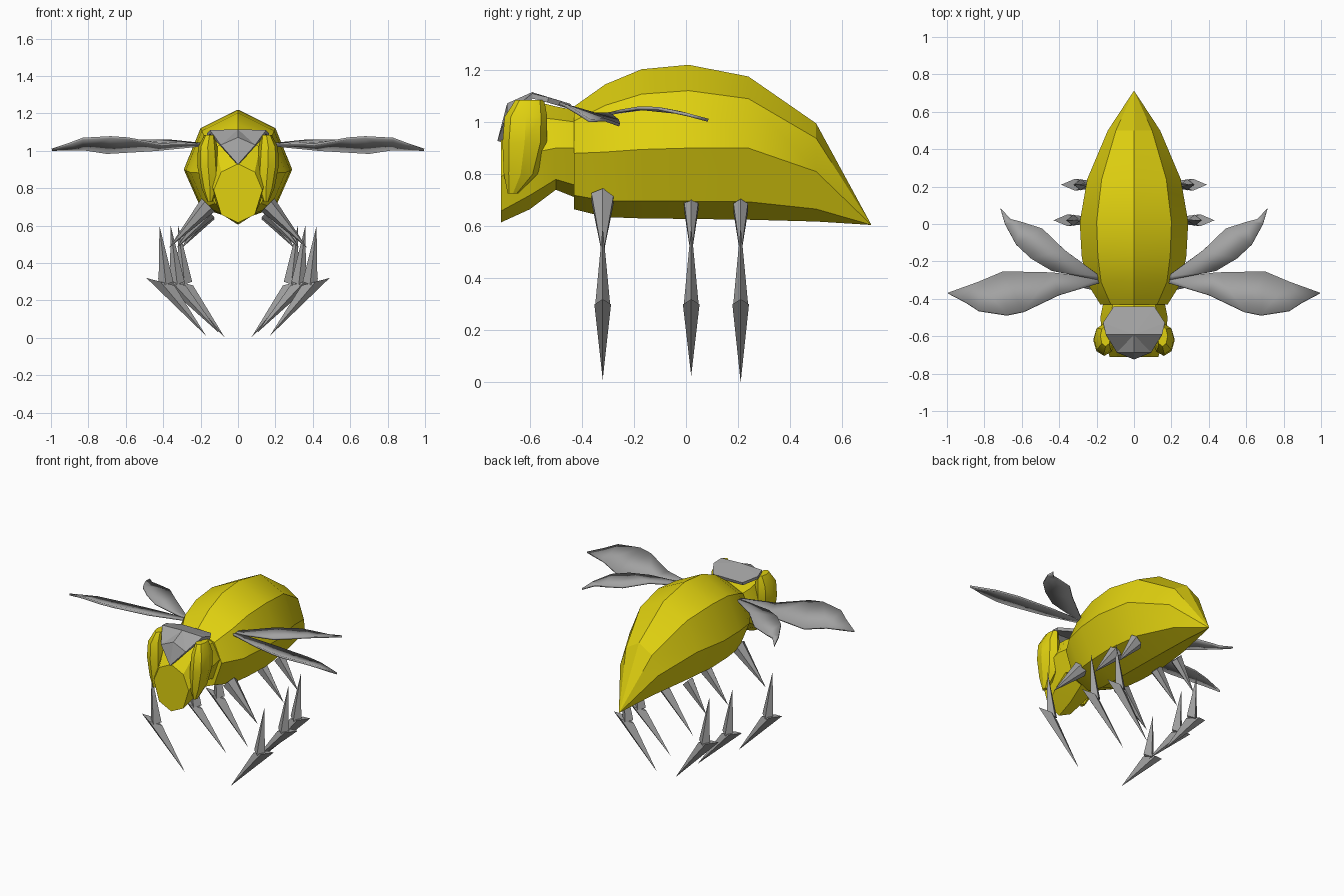
import bpy, bmesh, math
from mathutils import Vector

if "Cube" in bpy.data.objects:
    bpy.data.objects.remove(bpy.data.objects["Cube"])


def material(name, rgb):
    m = bpy.data.materials.new(name)
    m.diffuse_color = (*rgb, 1)
    m.use_nodes = True
    m.node_tree.nodes["Principled BSDF"].inputs["Base Color"].default_value = m.diffuse_color
    return m


YELLOW = material("yellow", (0.75, 0.64, 0.005))
GREY = material("grey", (0.36, 0.36, 0.36))


def make(name, verts, faces, mat, angle=0, thick=0):
    bm = bmesh.new()
    vs = [bm.verts.new(v) for v in verts]
    for f in faces:
        bm.faces.new([vs[i] for i in f])
    bmesh.ops.remove_doubles(bm, verts=bm.verts, dist=1e-5)
    bmesh.ops.recalc_face_normals(bm, faces=bm.faces)
    if thick:
        bmesh.ops.triangulate(bm, faces=bm.faces)
    me = bpy.data.meshes.new(name)
    bm.to_mesh(me)
    bm.free()
    ob = bpy.data.objects.new(name, me)
    bpy.context.collection.objects.link(ob)
    me.materials.append(mat)
    if thick:
        mod = ob.modifiers.new("thickness", 'SOLIDIFY')
        mod.thickness, mod.offset = thick, 0
    if angle:
        bpy.ops.object.select_all(action='DESELECT')
        ob.select_set(True)
        bpy.context.view_layer.objects.active = ob
        bpy.ops.object.shade_smooth_by_angle(angle=math.radians(angle))
    return ob


def loft(name, rings, mat, angle):
    n = len(rings[0])
    faces = [(r * n + i, r * n + (i + 1) % n, (r + 1) * n + (i + 1) % n, (r + 1) * n + i)
             for r in range(len(rings) - 1) for i in range(n)]
    faces += [tuple(range(n)), tuple(range((len(rings) - 1) * n, len(rings) * n))]
    return make(name, [p for r in rings for p in r], faces, mat, angle)


def section(y, w, top, side, bottom):
    """Eight-sided cross-section with a ridge at the top and bottom."""
    up, low = top - 0.31 * (top - side), bottom + 0.25 * (side - bottom)
    half = [(0, top), (0.69 * w, up), (w, side), (0.69 * w, low), (0, bottom)]
    half += [(-x, z) for x, z in half[3:0:-1]]
    return [(x, y, z) for x, z in half]


def spike(name, centre, u, v, apex, sides=4):
    """Cone from a slanted polygon base to a point."""
    c, u, v = Vector(centre), Vector(u), Vector(v)
    ring = [c + u * math.cos(a) + v * math.sin(a)
            for a in (2 * math.pi * i / sides for i in range(sides))]
    faces = [(i, (i + 1) % sides, sides) for i in range(sides)] + [tuple(range(sides))]
    return make(name, ring + [Vector(apex)], faces, GREY)


# Body: y, half width, top, side and bottom heights
loft("body", [section(*s) for s in [
    (-0.43, 0.18, 1.06, 0.88, 0.665), (-0.31, 0.255, 1.145, 0.885, 0.635),
    (-0.17, 0.28, 1.203, 0.895, 0.63), (0.01, 0.29, 1.22, 0.90, 0.628),
    (0.24, 0.25, 1.175, 0.90, 0.625), (0.50, 0.14, 0.995, 0.81, 0.618),
    (0.71, 0.002, 0.609, 0.607, 0.605)]], YELLOW, 25)

# Head, drawn down to a pointed chin
loft("head", [section(*s) for s in [
    (-0.40, 0.16, 1.04, 0.90, 0.70), (-0.50, 0.18, 1.06, 0.90, 0.74),
    (-0.60, 0.17, 1.085, 0.88, 0.665), (-0.71, 0.13, 0.93, 0.79, 0.615)]], YELLOW, 25)

# Forehead plate: back edge, side corners, slanted front with a ridge
cap = [(0.11, -0.445, 1.06), (0.165, -0.53, 1.085), (0.15, -0.59, 1.10),
       (0.09, -0.68, 1.025), (0, -0.715, 0.925)]
cap += [(-x, y, z) for x, y, z in cap[3::-1]]
cap += [(0, -0.68, 1.065), (0, -0.59, 1.105)]
make("forehead_plate", cap, [(0, 1, 2, 10, 6, 7, 8), (2, 3, 9, 10), (3, 4, 9),
                             (4, 5, 9), (5, 6, 10, 9)], GREY, 0, 0.02)

front_wing = [(0.18, -0.29), (0.44, -0.26), (0.70, -0.255), (0.83, -0.31), (0.995, -0.37),
              (0.90, -0.42), (0.83, -0.465), (0.68, -0.488), (0.59, -0.47), (0.40, -0.38), (0.18, -0.315)]
rear_wing = [(0.18, -0.28), (0.37, -0.14), (0.49, -0.025), (0.60, 0.01), (0.66, 0.025), (0.715, 0.085),
             (0.69, 0.0), (0.63, -0.11), (0.55, -0.185), (0.44, -0.25), (0.18, -0.30)]


def front_z(x, y):
    return 1.03 - 0.36 * min(1, (x - 0.18) / 0.4) * (y + 0.37) - 0.15 * max(0, x - 0.83)


def rear_z(x, y):
    return 1.03 + 0.025 * math.sin(min(1, (y + 0.30) / 0.3) * math.pi) - 0.27 * max(0, y)


for s, side in ((1, "right"), (-1, "left")):
    # Eyes: tall faceted lobes; z, centre x, centre y, radii in x and y
    rings = []
    for z, cx, cy, rx, ry in [(0.725, 0.15, -0.665, 0.012, 0.02), (0.80, 0.15, -0.635, 0.045, 0.065),
                              (0.92, 0.16, -0.62, 0.058, 0.085), (1.02, 0.162, -0.615, 0.052, 0.082),
                              (1.085, 0.152, -0.60, 0.028, 0.055)]:
        rings.append([(s * (cx + rx * math.cos(i * math.pi / 4)), cy + ry * math.sin(i * math.pi / 4), z)
                      for i in range(8)])
    loft(side + "_eye", rings, YELLOW, 30)

    # Wings
    for part, outline, height in (("front", front_wing, front_z), ("rear", rear_wing, rear_z)):
        pts = [(s * x, y, height(x, y)) for x, y in outline]
        make(f"{side}_{part}_wing", pts, [tuple(range(len(pts)))], GREY, 30, 0.012)

    # Legs: y, sideways shift, upper leg half width, tip x, tip z, top height
    for part, y, d, r, tip, tz, top in (("front", -0.32, 0.0, 0.05, 0.17, 0.01, 0.73),
                                        ("middle", 0.02, -0.06, 0.032, 0.10, 0.025, 0.70),
                                        ("rear", 0.21, -0.10, 0.032, 0.07, 0.0, 0.69)):
        name = f"{side}_{part}"
        spike(name + "_upper_leg", (s * 0.16, y, top - 0.02), (s * 0.035, 0, 0.035), (0, r, 0),
              (s * (0.37 + d * 0.7), y, 0.48), 6)
        spike(name + "_lower_leg", (s * (0.385 + d), y, 0.285), (s * 0.04, 0, -0.015), (0, 0.03, 0),
              (s * (0.42 + d), y, 0.60))
        spike(name + "_foot", (s * (0.415 + d), y, 0.30), (s * 0.075, 0, 0.02), (0, 0.032, 0),
              (s * tip, y, tz))
